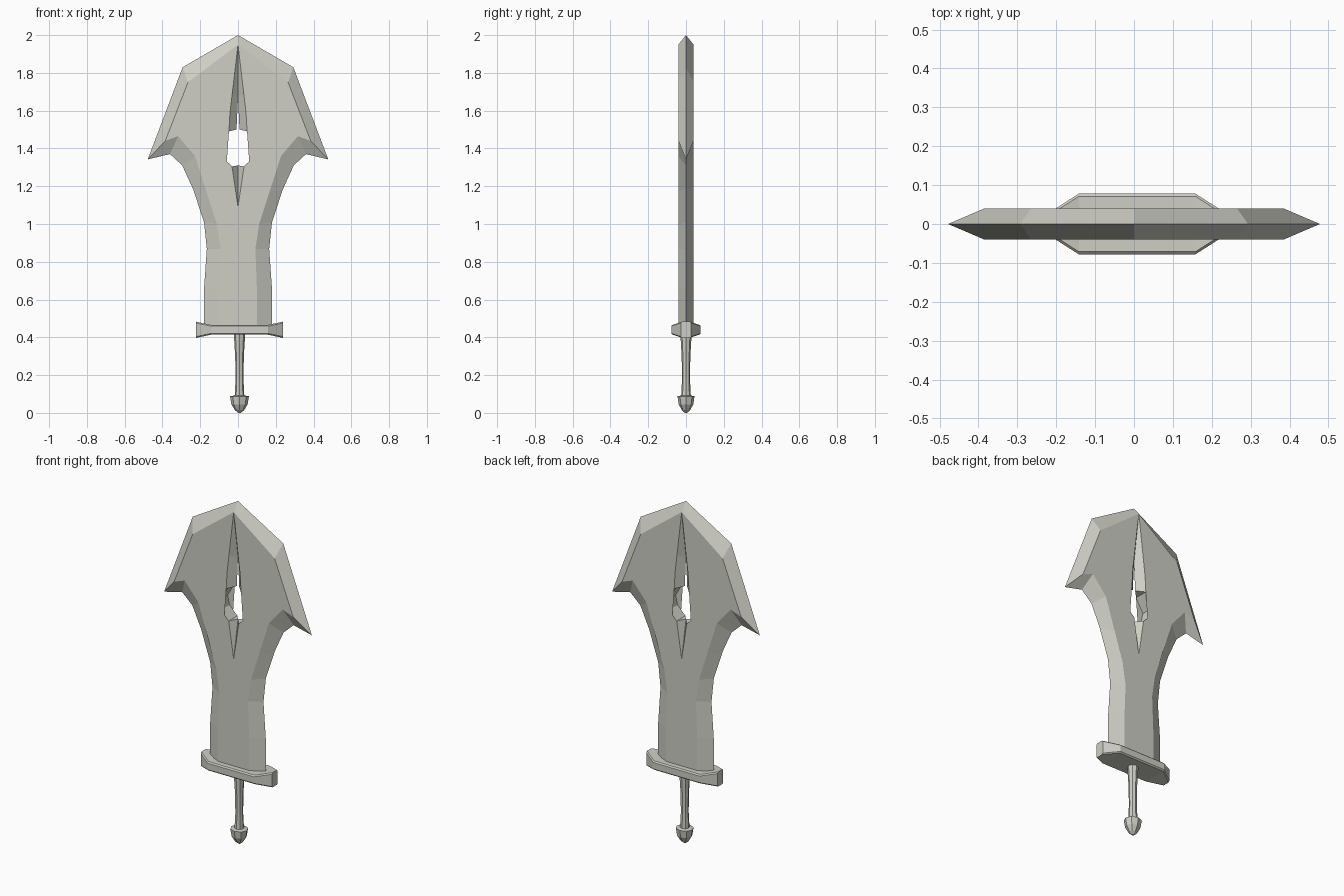
import bpy
import bmesh
from math import cos, sin, pi

default = bpy.data.objects.get("Cube")
if default:
    bpy.data.objects.remove(default, do_unlink=True)

stone = bpy.data.materials.new("pale grey")
stone.use_nodes = True
COLOUR = (0.62, 0.62, 0.56, 1)
stone.diffuse_color = COLOUR
stone.node_tree.nodes["Principled BSDF"].inputs["Base Color"].default_value = COLOUR

AXIS_X = 0.008  # hilt sits slightly off the blade's centre line


def finish(name, bm):
    bmesh.ops.remove_doubles(bm, verts=bm.verts, dist=0.0001)
    bmesh.ops.recalc_face_normals(bm, faces=bm.faces)
    mesh = bpy.data.meshes.new(name)
    bm.to_mesh(mesh)
    bm.free()
    mesh.materials.append(stone)
    ob = bpy.data.objects.new(name, mesh)
    bpy.context.collection.objects.link(ob)
    return ob


def loft(name, rings):
    """Skin a list of equal-length rings and cap both ends."""
    bm = bmesh.new()
    loops = [[bm.verts.new(p) for p in ring] for ring in rings]
    for a, b in zip(loops, loops[1:]):
        for i in range(len(a)):
            j = (i + 1) % len(a)
            bm.faces.new((a[i], a[j], b[j], b[i]))
    bm.faces.new(loops[0])
    bm.faces.new(loops[-1])
    return finish(name, bm)


def turned(name, profile, sides=8, depth=1.0):
    return loft(name, [[(AXIS_X + r * cos(2 * pi * i / sides),
                         depth * r * sin(2 * pi * i / sides), z)
                        for i in range(sides)] for r, z in profile])


# Blade: one quarter, mirrored left-right and front-back
T = 0.04
edge = [(0.18, 0.44), (0.18, 0.656), (0.165, 0.868), (0.18, 1.01), (0.238, 1.185),
        (0.295, 1.31), (0.36, 1.37), (0.478, 1.342), (0.293, 1.83), (0, 2)]
ridge = [(0.10, 0.44), (0.10, 0.656), (0.092, 0.868), (0.112, 1.0), (0.16, 1.17),
         (0.228, 1.36), (0.317, 1.465), (0.385, 1.44), (0.265, 1.75), (0, 1.95)]
slit = [(0, 1.95), (0.037, 1.69), (0.048, 1.49)]
hole = [(0.048, 1.49), (0.095, 1.41), (0.083, 1.355), (0.032, 1.305)]
notch_end = (0, 1.09)

bm = bmesh.new()


def face(*points):
    return bm.faces.new([bm.verts.new(p) for p in points])


def front(p):
    return (p[0], -T, p[1])


def mid(p):
    return (p[0], 0, p[1])


# flat side, split at the hole so it stays well shaped
flat = ridge + slit[1:] + hole[1:] + [notch_end, (0, 0.44)]
side = face(*[front(p) for p in flat])
bmesh.ops.triangulate(bm, faces=[side])
# sharpened bevel around the outline
for i in range(len(edge) - 1):
    face(front(ridge[i]), mid(edge[i]), mid(edge[i + 1]), front(ridge[i + 1]))
# walls of the hole
for a, b in zip(hole, hole[1:]):
    face(front(a), front(b), mid(b), mid(a))
# tapering grooves above and below the hole
deep, gap, low = (0, 1.67), (0.008, 1.5), (0, 1.31)
face(front(slit[0]), front(slit[1]), mid(deep))
face(front(slit[1]), front(slit[2]), mid(gap), mid(deep))
face(front(slit[2]), mid(hole[0]), mid(gap))
face(front(hole[-1]), mid(low), mid(hole[-1]))
face(front(notch_end), mid(low), front(hole[-1]))
blade = finish("blade", bm)
# outward direction follows the flat side, which faces -y
if min(blade.data.polygons, key=lambda p: p.center.y).normal.y > 0:
    blade.data.flip_normals()
mirror = blade.modifiers.new("Mirror", "MIRROR")
mirror.use_axis = (True, True, False)
mirror.use_clip = True
mirror.merge_threshold = 0.0005

# Guard: chamfered section, thick in the middle and flared at the ends
rings = []
c = 0.007
for x, y, h in ((-0.23, 0.027, 0.043), (-0.15, 0.078, 0.026),
                (0.15, 0.078, 0.026), (0.23, 0.027, 0.043)):
    section = [(y - c, h), (y, h - c), (y, c - h), (y - c, -h),
               (c - y, -h), (-y, c - h), (-y, h - c), (c - y, h)]
    rings.append([(AXIS_X + x, sy, 0.44 + sz) for sy, sz in section])
loft("guard", rings)

# Grip and pommel
turned("grip", [(0.026, 0.08), (0.021, 0.18), (0.023, 0.3), (0.029, 0.4), (0.029, 0.43)])
turned("pommel", [(0.006, 0.0), (0.024, 0.014), (0.043, 0.045), (0.05, 0.088), (0.028, 0.092)],
       depth=0.9)
